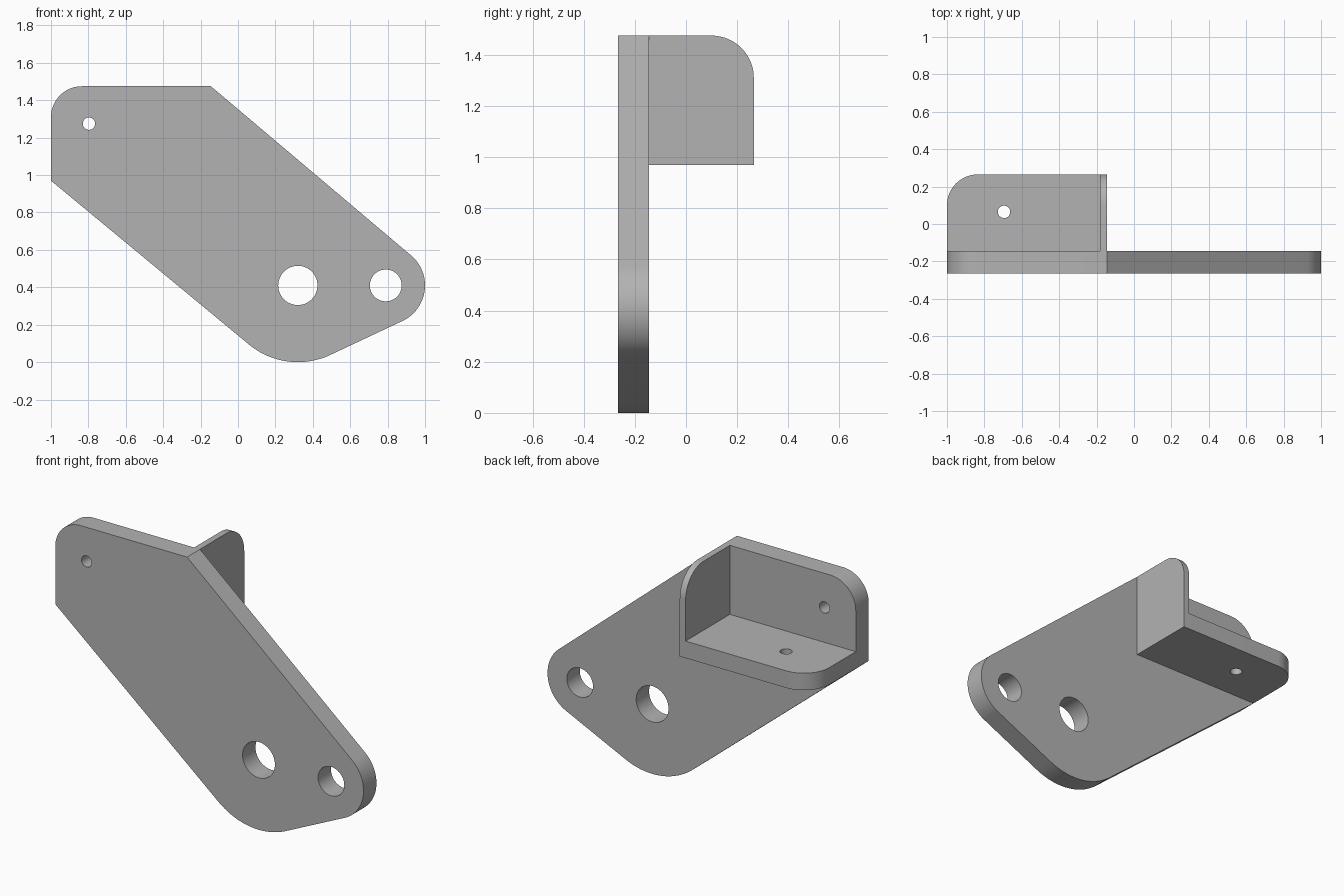
import bpy, bmesh
from math import sin, cos, atan2, asin, acos, hypot, radians, pi
from mathutils import Vector

cube = bpy.data.objects.get("Cube")
if cube:
    bpy.data.objects.remove(cube, do_unlink=True)

grey = bpy.data.materials.new("plain grey")
grey.use_nodes = True
COLOUR = (0.45, 0.45, 0.45, 1)
grey.diffuse_color = COLOUR
grey.node_tree.nodes["Principled BSDF"].inputs["Base Color"].default_value = COLOUR

LEFT, EDGE, TOP, BASE = -1.0, -0.145, 1.475, 0.97
FRONT, MID, BACK = -0.265, -0.145, 0.265
SHELF, WALL, CORNER = 0.10, 0.038, 0.165


def arc(cx, cy, r, start, end, steps=20):
    return [(cx + r * cos(start + (end - start) * i / steps),
             cy + r * sin(start + (end - start) * i / steps)) for i in range(steps + 1)]


def prism(name, points, axis, low, high):
    """Extrude a 2D outline along the given axis."""
    place = {"x": lambda u, v, w: (w, u, v),
             "y": lambda u, v, w: (u, w, v),
             "z": lambda u, v, w: (u, v, w)}[axis]
    bm = bmesh.new()
    face = bm.faces.new([bm.verts.new(place(u, v, low)) for u, v in points])
    new = bmesh.ops.extrude_face_region(bm, geom=[face])["geom"]
    shift = Vector(place(0, 0, high - low))
    bmesh.ops.translate(bm, vec=shift, verts=[g for g in new if isinstance(g, bmesh.types.BMVert)])
    bmesh.ops.recalc_face_normals(bm, faces=bm.faces)
    mesh = bpy.data.meshes.new(name)
    bm.to_mesh(mesh)
    bm.free()
    mesh.materials.append(grey)
    obj = bpy.data.objects.new(name, mesh)
    bpy.context.collection.objects.link(obj)
    return obj


def drill(obj, u, v, r, axis, low, high):
    """Cut a round hole through a part."""
    cutter = prism("hole_cutter", arc(u, v, r, 0, 2 * pi, 48)[:-1], axis, low - 0.1, high + 0.1)
    mod = obj.modifiers.new("hole", "BOOLEAN")
    mod.operation, mod.solver, mod.object = "DIFFERENCE", "EXACT", cutter
    bpy.context.view_layer.objects.active = obj
    bpy.ops.object.modifier_apply(modifier=mod.name)
    bpy.data.objects.remove(cutter, do_unlink=True)


# Main plate: straight edges run tangent to the two rounded lugs
big, small = (0.32, 0.41, 0.41), (0.79, 0.41, 0.21)


def tangent_angle(px, py, circle, side):
    dx, dy = circle[0] - px, circle[1] - py
    return atan2(dy, dx) + side * (asin(circle[2] / hypot(dx, dy)) + pi / 2)


left_angle = tangent_angle(LEFT, BASE, big, -1)
right_angle = tangent_angle(EDGE, TOP, small, 1)
low_angle = -acos((big[2] - small[2]) / (small[0] - big[0]))
outline = [(LEFT, BASE)] + arc(*big, left_angle, low_angle, 28)
outline += arc(*small, low_angle, right_angle, 28) + [(EDGE, TOP)]
outline += arc(LEFT + CORNER, TOP - CORNER, CORNER, pi / 2, pi)
plate = prism("main_plate", outline, "y", FRONT, MID)
for u, v, r in ((0.32, 0.41, 0.105), (0.79, 0.41, 0.085), (-0.797, 1.275, 0.033)):
    drill(plate, u, v, r, "y", FRONT, MID)

# Shelf with one rounded back corner
outline = [(LEFT, MID), (EDGE, MID), (EDGE, BACK)]
outline += arc(LEFT + CORNER, BACK - CORNER, CORNER, pi / 2, pi)
shelf = prism("shelf", outline, "z", BASE, BASE + SHELF)
drill(shelf, -0.695, 0.065, 0.033, "z", BASE, BASE + SHELF)

# Thin side wall standing on the shelf
outline = [(MID, BASE + SHELF), (BACK, BASE + SHELF)]
outline += arc(BACK - CORNER, TOP - CORNER, CORNER, 0, pi / 2) + [(MID, TOP)]
wall = prism("side_wall", outline, "x", EDGE - WALL, EDGE)

# Smooth curves, sharp edges
for obj in (plate, shelf, wall):
    bpy.ops.object.select_all(action="DESELECT")
    obj.select_set(True)
    bpy.context.view_layer.objects.active = obj
    bpy.ops.object.shade_smooth_by_angle(angle=radians(30))
